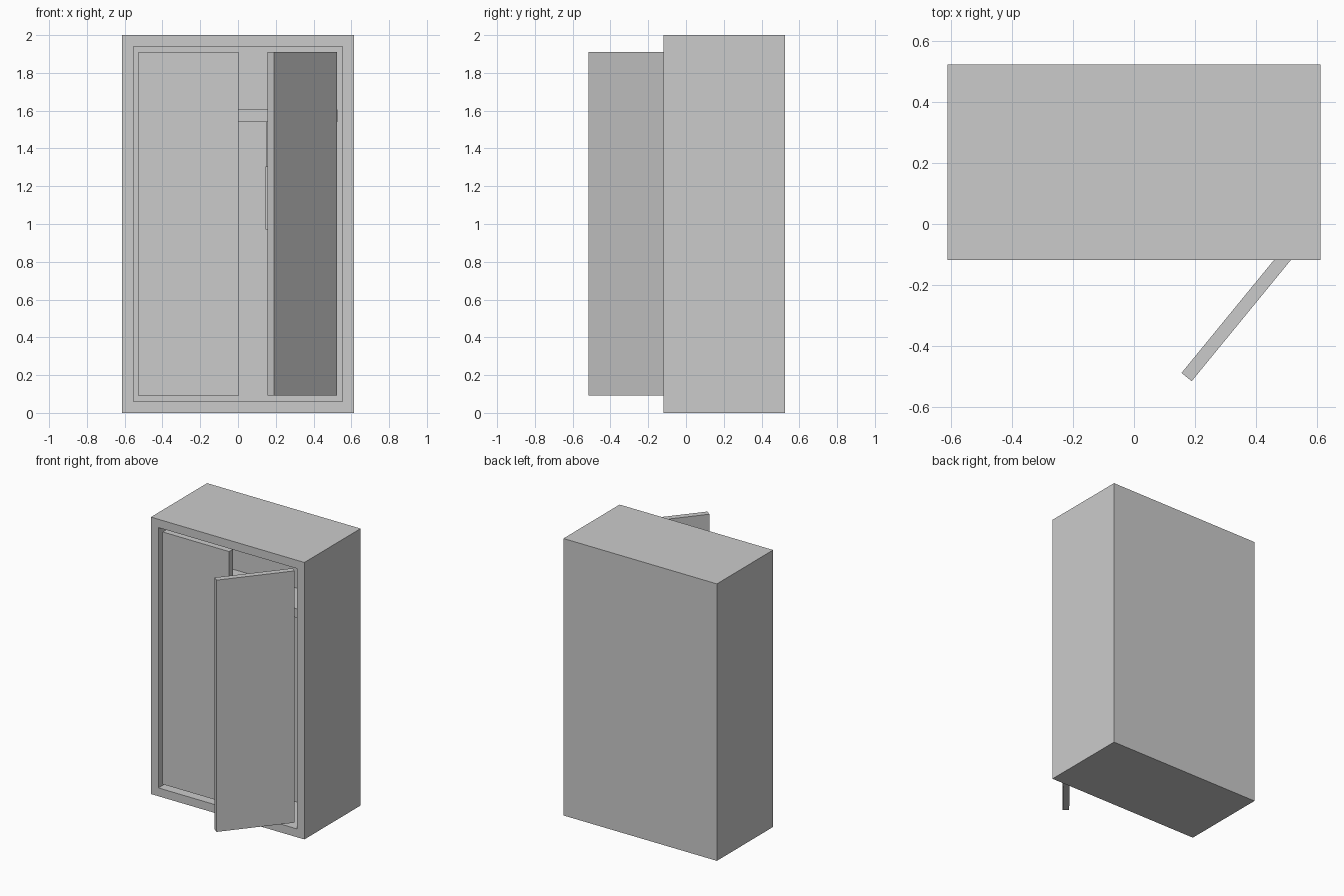
import bpy, bmesh, math
from mathutils import Vector, Matrix

if "Cube" in bpy.data.objects:
    bpy.data.objects.remove(bpy.data.objects["Cube"])


def finish(name, bm):
    bmesh.ops.recalc_face_normals(bm, faces=bm.faces)
    mesh = bpy.data.meshes.new(name)
    bm.to_mesh(mesh)
    bm.free()
    obj = bpy.data.objects.new(name, mesh)
    bpy.context.collection.objects.link(obj)
    return obj


def box_bm(lo, hi):
    lo, hi = Vector(lo), Vector(hi)
    bm = bmesh.new()
    bmesh.ops.create_cube(bm, size=1)
    bmesh.ops.scale(bm, vec=hi - lo, verts=bm.verts)
    bmesh.ops.translate(bm, vec=(lo + hi) / 2, verts=bm.verts)
    return bm


FRONT, BACK = -0.118, 0.523
DOOR_FRONT, DOOR_BACK = -0.106, -0.063

# Cabinet body: front face inset to a frame, then pushed in as a cavity
bm = box_bm((-0.613, FRONT, 0), (0.613, BACK, 2))
bm.normal_update()
face = min(bm.faces, key=lambda f: f.calc_center_median().y)
bmesh.ops.inset_region(bm, faces=[face], thickness=0.085)
cavity = bmesh.ops.extrude_face_region(bm, geom=[face])
verts = [g for g in cavity["geom"] if isinstance(g, bmesh.types.BMVert)]
bmesh.ops.translate(bm, vec=(0, 0.34, 0), verts=verts)
if face.is_valid:
    bmesh.ops.delete(bm, geom=[face], context='FACES_ONLY')
finish("cabinet_body", bm)

# Closed left door
finish("left_door", box_bm((-0.527, DOOR_FRONT, 0.089), (0.003, DOOR_BACK, 1.911)))

# Open right door, swung about its hinge edge
bm = box_bm((-0.005, DOOR_FRONT, 0.093), (0.525, DOOR_BACK, 1.911))
bmesh.ops.rotate(bm, cent=(0.525, DOOR_FRONT, 0), verts=bm.verts,
                 matrix=Matrix.Rotation(math.radians(50.7), 3, 'Z'))
finish("right_door", bm)

# Inner shelf across the cavity
finish("shelf", box_bm((-0.528, -0.04, 1.54), (0.528, 0.222, 1.605)))

# Hanging panel below the shelf, with a slightly narrower upper part
finish("hanging_panel_lower", box_bm((0.145, 0.02, 0.97), (0.22, 0.18, 1.305)))
finish("hanging_panel_upper", box_bm((0.148, 0.04, 1.305), (0.217, 0.16, 1.54)))
